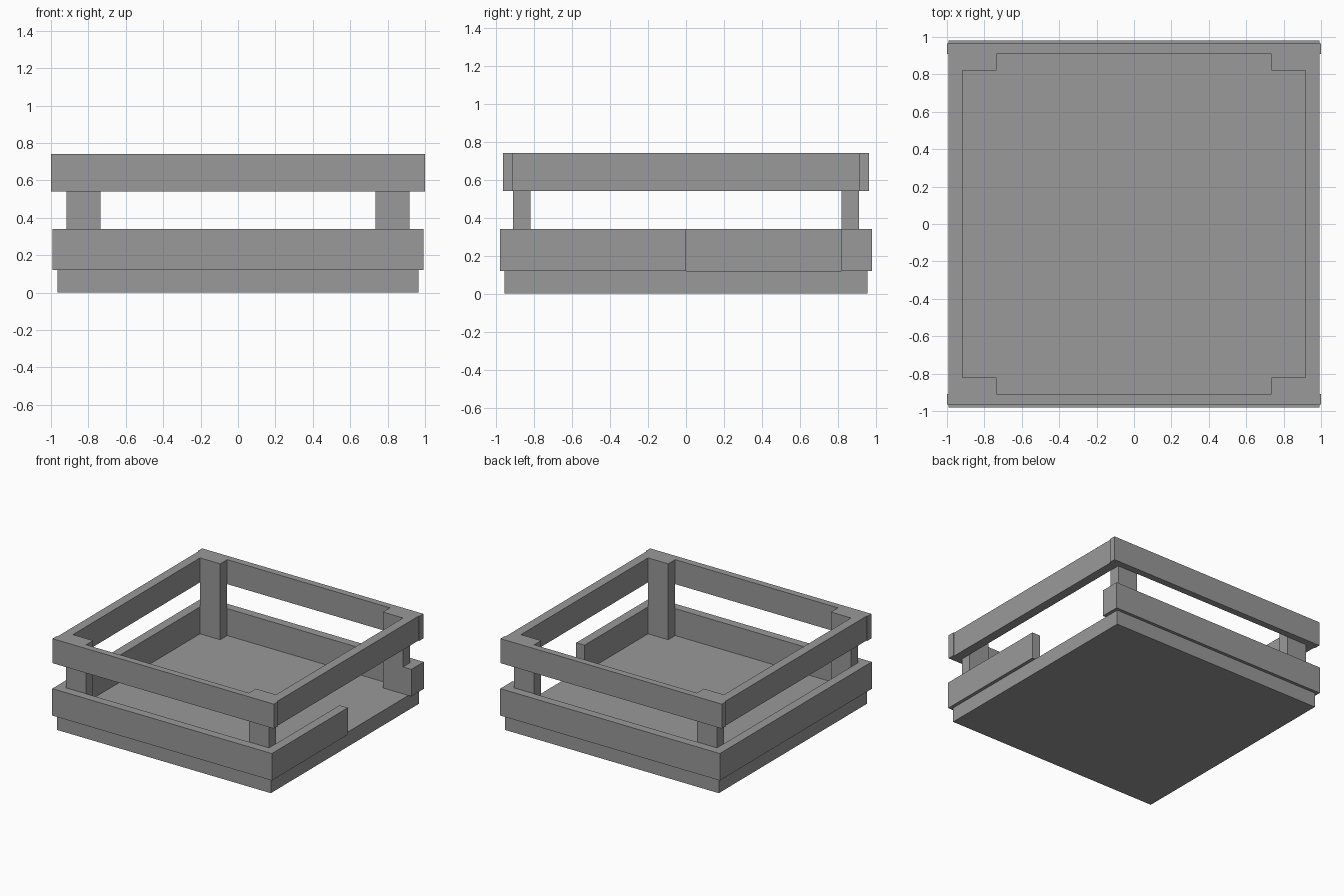
import bpy

cube = bpy.data.objects.get("Cube")
if cube:
    bpy.data.objects.remove(cube, do_unlink=True)

grey = bpy.data.materials.new("plain grey")
grey.use_nodes = True
colour = (0.32, 0.32, 0.32, 1)
grey.diffuse_color = colour
grey.node_tree.nodes["Principled BSDF"].inputs["Base Color"].default_value = colour


def box(name, x, y, z):
    """Box spanning the given (low, high) range on each axis."""
    bpy.ops.mesh.primitive_cube_add(size=1)
    ob = bpy.context.object
    ob.name = name
    ob.location = [(a + b) / 2 for a, b in (x, y, z)]
    ob.scale = [b - a for a, b in (x, y, z)]
    bpy.ops.object.transform_apply(location=True, rotation=False, scale=True)
    ob.data.materials.append(grey)
    return ob


def span(sign, near, far):
    """Range between two distances on one side of the centre."""
    return tuple(sorted((sign * near, sign * far)))


LOW, HIGH = (0.12, 0.34), (0.54, 0.74)
POST_Z = (LOW[0], HIGH[1])
IN_X, IN_Y = 0.917, 0.91

# Floor slab
box("floor", (-0.965, 0.965), (-0.955, 0.955), (0, 0.12))

# Front and back boards
for name, s in (("front", -1), ("back", 1)):
    box(name + "_lower_board", (-0.992, 0.992), span(s, IN_Y, 0.98), LOW)
    box(name + "_upper_rail", (-1, 1), span(s, IN_Y, 0.965), HIGH)

    # Corner posts
    for side, t in (("right", -1), ("left", 1)):
        box(f"{name}_{side}_post", span(t, 0.735, IN_X), span(s, 0.82, IN_Y), POST_Z)

# Side rails
for name, s in (("right", -1), ("left", 1)):
    box(name + "_upper_rail", span(s, IN_X, 0.992), (-IN_Y, IN_Y), HIGH)

# Lower side boards, with an entrance opening on the left
box("right_lower_board", span(-1, IN_X, 0.992), (-IN_Y, IN_Y), LOW)
box("left_lower_board", span(1, IN_X, 0.992), (-IN_Y, 0), LOW)
box("left_entrance_stub", span(1, IN_X, 0.992), (0.82, IN_Y), LOW)
